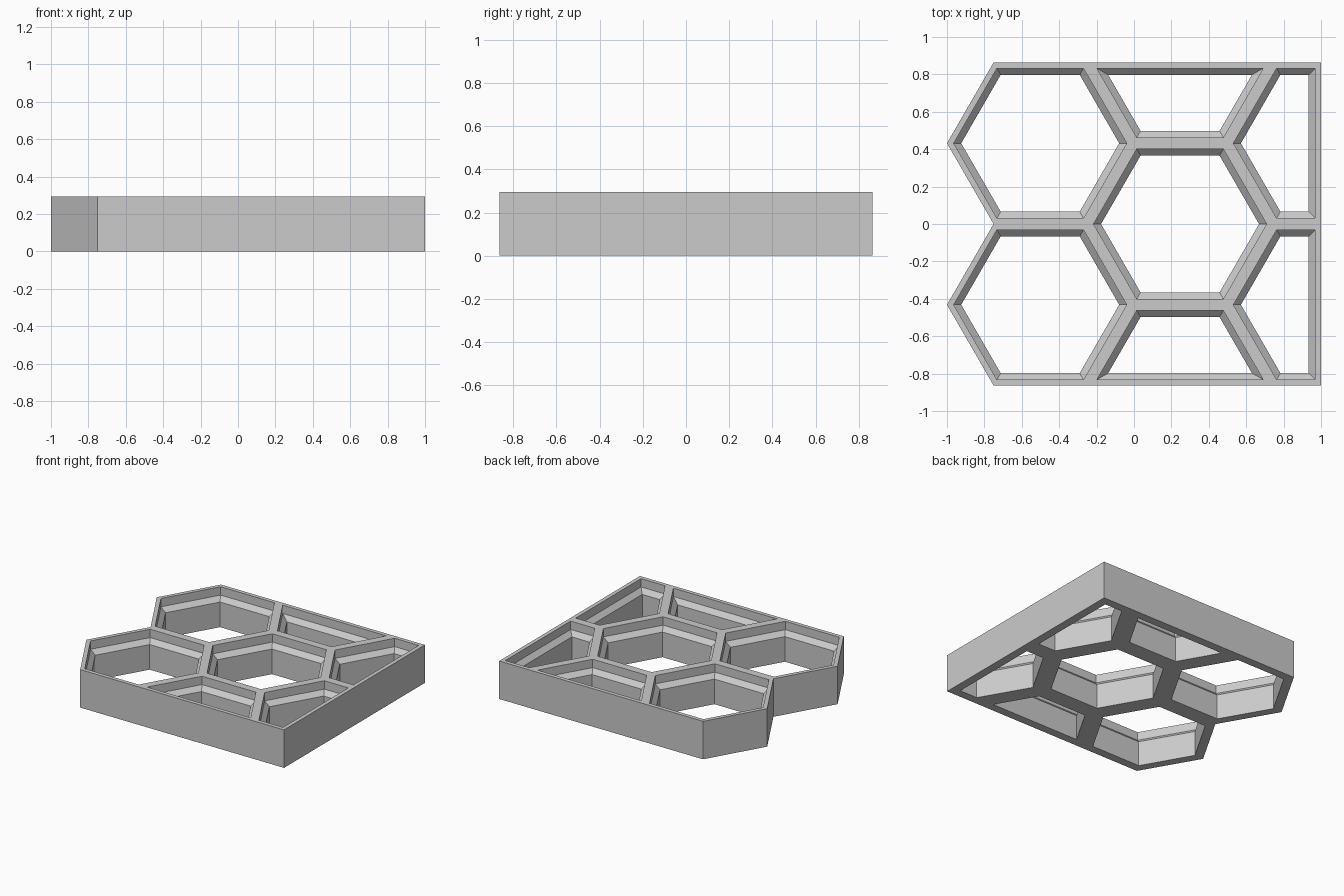
import bpy, bmesh, math
from mathutils import Vector

if "Cube" in bpy.data.objects:
    bpy.data.objects.remove(bpy.data.objects["Cube"])

R = 0.4985                    # hexagon cell radius
H = R * math.sqrt(3) / 2      # half height of a cell
TOP = 0.295
RIGHT = 1.0                   # straight right side
# (inset from cell border, height) of the stepped wall section
SECTION = [(0, TOP), (0.031, TOP), (0.031, 0.23), (0.066, 0.195), (0.066, 0), (0, 0)]


def inset(poly, d):
    """Offset a counter-clockwise convex polygon inwards."""
    out = []
    for i, p in enumerate(poly):
        a = (p - poly[i - 1]).normalized()
        b = (poly[(i + 1) % len(poly)] - p).normalized()
        na, nb = Vector((-a.y, a.x)), Vector((-b.y, b.x))
        out.append(p + (na + nb) * d / (1 + na.dot(nb)))
    return out


def hexagon(cx, cy):
    return [Vector((cx + R * math.cos(k * math.pi / 3), cy + R * math.sin(k * math.pi / 3)))
            for k in range(6)]


# Cells: two whole on the left, one in the middle, halves along the straight sides
c1, c2, c3 = -1 + R, -1 + 2.5 * R, -1 + 4 * R
cells = [hexagon(c1, H), hexagon(c1, -H), hexagon(c2, 0)]
middle_top = hexagon(c2, 2 * H)
cells.append([middle_top[i] for i in (3, 4, 5, 0)])
middle_bottom = hexagon(c2, -2 * H)
cells.append([middle_bottom[i] for i in (0, 1, 2, 3)])
for s in (1, -1):
    h = hexagon(c3, s * H)
    cells.append([h[2], h[3], h[4], Vector((RIGHT, h[4].y)), Vector((RIGHT, h[2].y))])

# Stepped wall ring around every cell
bm = bmesh.new()
for poly in cells:
    rings = [[bm.verts.new((p.x, p.y, z)) for p in inset(poly, d)] for d, z in SECTION]
    n = len(poly)
    for a, b in zip(rings, rings[1:]):
        for i in range(n):
            j = (i + 1) % n
            bm.faces.new((a[i], a[j], b[j], b[i]))
bmesh.ops.remove_doubles(bm, verts=bm.verts, dist=0.0005)

# Outer side walls, dropped from the open top edges
bottom = {(round(v.co.x, 3), round(v.co.y, 3)): v for v in bm.verts if v.co.z < 0.001}
key = lambda v: (round(v.co.x, 3), round(v.co.y, 3))
for e in [e for e in bm.edges if e.is_boundary and min(v.co.z for v in e.verts) > TOP - 0.001]:
    a, b = e.verts
    bm.faces.new((a, b, bottom[key(b)], bottom[key(a)]))
bmesh.ops.recalc_face_normals(bm, faces=bm.faces)

mesh = bpy.data.meshes.new("honeycomb_frame")
bm.to_mesh(mesh)
bm.free()
grey = bpy.data.materials.new("light grey")
grey.diffuse_color = (0.6, 0.6, 0.6, 1)
grey.use_nodes = True
grey.node_tree.nodes["Principled BSDF"].inputs["Base Color"].default_value = grey.diffuse_color
mesh.materials.append(grey)
frame = bpy.data.objects.new("honeycomb_frame", mesh)
bpy.context.collection.objects.link(frame)
